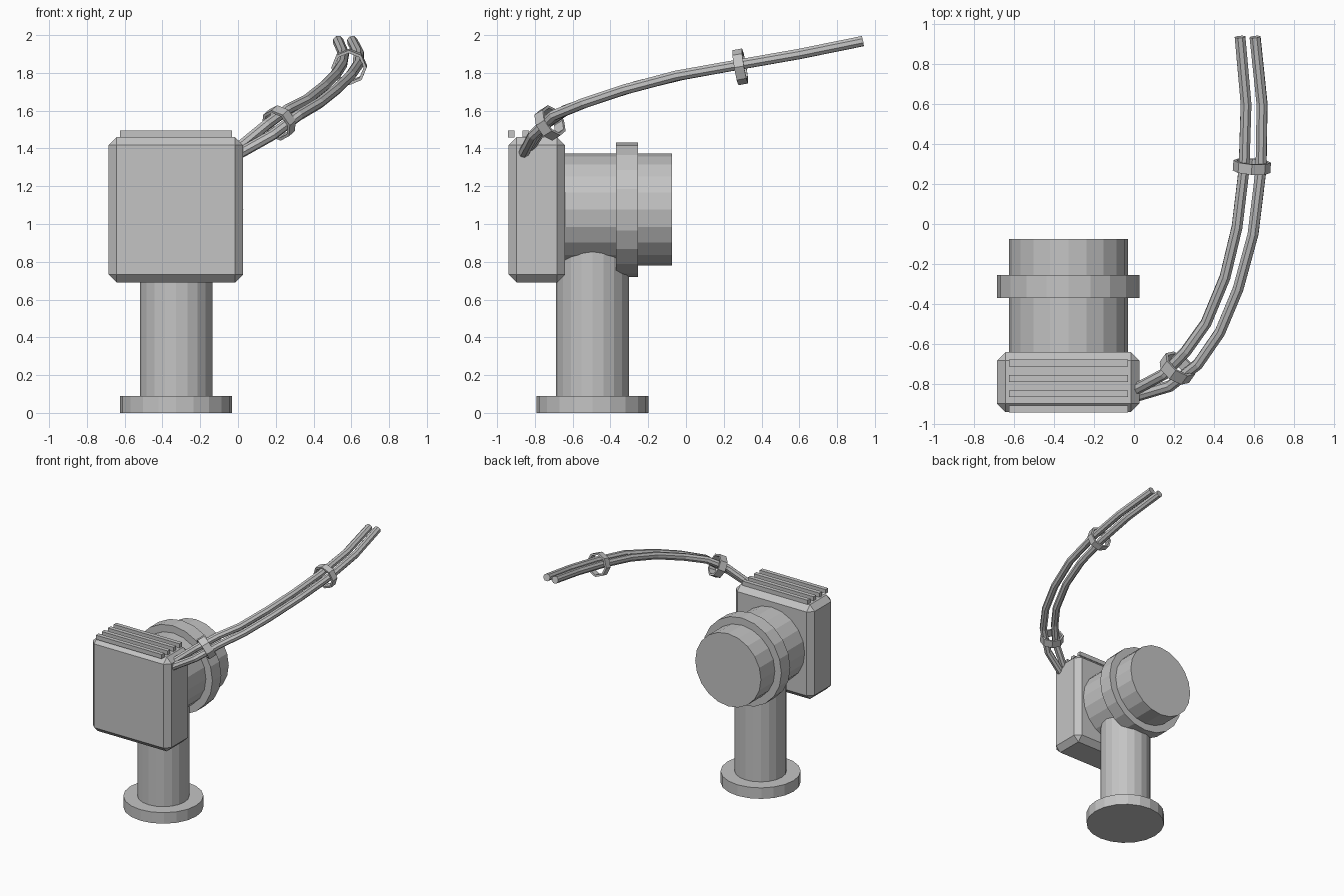
import bpy
import bmesh
from math import pi
from mathutils import Matrix, Vector

default_cube = bpy.data.objects.get("Cube")
if default_cube:
    bpy.data.objects.remove(default_cube, do_unlink=True)

# Single plain grey finish
GREY = (0.55, 0.55, 0.55, 1.0)
grey = bpy.data.materials.new("plain grey")
grey.diffuse_color = GREY
grey.use_nodes = True
grey.node_tree.nodes["Principled BSDF"].inputs["Base Color"].default_value = GREY

AXIS_X = -0.328
SIDES = 20


def finish(bm, name):
    mesh = bpy.data.meshes.new(name)
    bm.to_mesh(mesh)
    bm.free()
    mesh.materials.append(grey)
    obj = bpy.data.objects.new(name, mesh)
    bpy.context.collection.objects.link(obj)
    return obj


def cylinder(name, radius, start, end):
    start, end = Vector(start), Vector(end)
    axis = end - start
    turn = axis.to_track_quat("Z", "Y").to_matrix().to_4x4()
    bm = bmesh.new()
    bmesh.ops.create_cone(bm, cap_ends=True, segments=SIDES, radius1=radius,
                          radius2=radius, depth=axis.length,
                          matrix=Matrix.Translation((start + end) / 2) @ turn)
    return finish(bm, name)


def box(name, low, high, bevel=0.0):
    low, high = Vector(low), Vector(high)
    bm = bmesh.new()
    bmesh.ops.create_cube(bm, size=1, matrix=Matrix.Translation((low + high) / 2)
                          @ Matrix.Diagonal((high - low).to_4d()))
    if bevel:
        bmesh.ops.bevel(bm, geom=bm.edges[:], offset=bevel, segments=1,
                        affect="EDGES")
    return finish(bm, name)


def cable(name, points, radius=0.029):
    curve = bpy.data.curves.new(name, "CURVE")
    curve.dimensions = "3D"
    curve.bevel_depth = radius
    curve.bevel_resolution = 2
    curve.use_fill_caps = True
    spline = curve.splines.new("POLY")
    spline.points.add(len(points) - 1)
    for target, point in zip(spline.points, points):
        target.co = (*point, 1)
    spline.use_smooth = False
    curve.materials.append(grey)
    obj = bpy.data.objects.new(name, curve)
    bpy.context.collection.objects.link(obj)
    # Turn the curve into a plain mesh
    bpy.ops.object.select_all(action="DESELECT")
    obj.select_set(True)
    bpy.context.view_layer.objects.active = obj
    bpy.ops.object.convert(target="MESH")


def band(name, centre, direction, outer, inner, width):
    # Rectangular section spun into an eight-sided hoop
    bm = bmesh.new()
    half = width / 2
    section = [bm.verts.new((r, 0, z)) for r, z in
               ((inner, -half), (outer, -half), (outer, half), (inner, half))]
    edges = [bm.edges.new((section[i - 1], section[i])) for i in range(4)]
    bmesh.ops.spin(bm, geom=section + edges, cent=(0, 0, 0), axis=(0, 0, 1),
                   angle=2 * pi, steps=8)
    bmesh.ops.remove_doubles(bm, verts=bm.verts[:], dist=0.0005)
    bmesh.ops.recalc_face_normals(bm, faces=bm.faces[:])
    turn = Vector(direction).to_track_quat("Z", "Y").to_matrix().to_4x4()
    bm.transform(Matrix.Translation(centre) @ turn)
    finish(bm, name)


# Pedestal
POST_Y = -0.495
cylinder("base_flange", 0.297, (AXIS_X, POST_Y, 0), (AXIS_X, POST_Y, 0.09))
cylinder("post", 0.192, (AXIS_X, POST_Y, 0.05), (AXIS_X, POST_Y, 1.0))

# Horizontal barrel and its collar
BARREL_Z = 1.076
cylinder("barrel", 0.297, (AXIS_X, -0.75, BARREL_Z), (AXIS_X, -0.075, BARREL_Z))
cylinder("barrel_collar", 0.356, (AXIS_X, -0.37, BARREL_Z), (AXIS_X, -0.255, BARREL_Z))

# Front housing with cooling fins on top
box("housing", (-0.685, -0.94, 0.69), (0.027, -0.64, 1.46), bevel=0.043)
for i in range(4):
    y = -0.695 - 0.0765 * i
    box(f"cooling_fin_{i + 1}", (-0.625, y - 0.017, 1.459), (-0.031, y + 0.017, 1.494))

# Pair of cables sweeping up and back
cable("inner_cable", [
    (0.01, -0.825, 1.41), (0.15, -0.75, 1.525), (0.26, -0.635, 1.605),
    (0.36, -0.495, 1.655), (0.455, -0.265, 1.73), (0.515, -0.015, 1.79),
    (0.55, 0.275, 1.843), (0.56, 0.6, 1.9), (0.53, 0.935, 1.968)])
cable("outer_cable", [
    (0.01, -0.86, 1.375), (0.18, -0.81, 1.47), (0.32, -0.7, 1.575),
    (0.43, -0.54, 1.64), (0.52, -0.325, 1.712), (0.595, -0.05, 1.785),
    (0.635, 0.275, 1.843), (0.64, 0.6, 1.9), (0.605, 0.935, 1.968)])

# Bands holding the cables together
band("lower_cable_band", (0.217, -0.72, 1.535), (0.52, 0.72, 0.46), 0.09, 0.074, 0.06)
band("upper_cable_band", (0.589, 0.287, 1.832), (0.07, 0.98, 0.17), 0.094, 0.078, 0.052)
